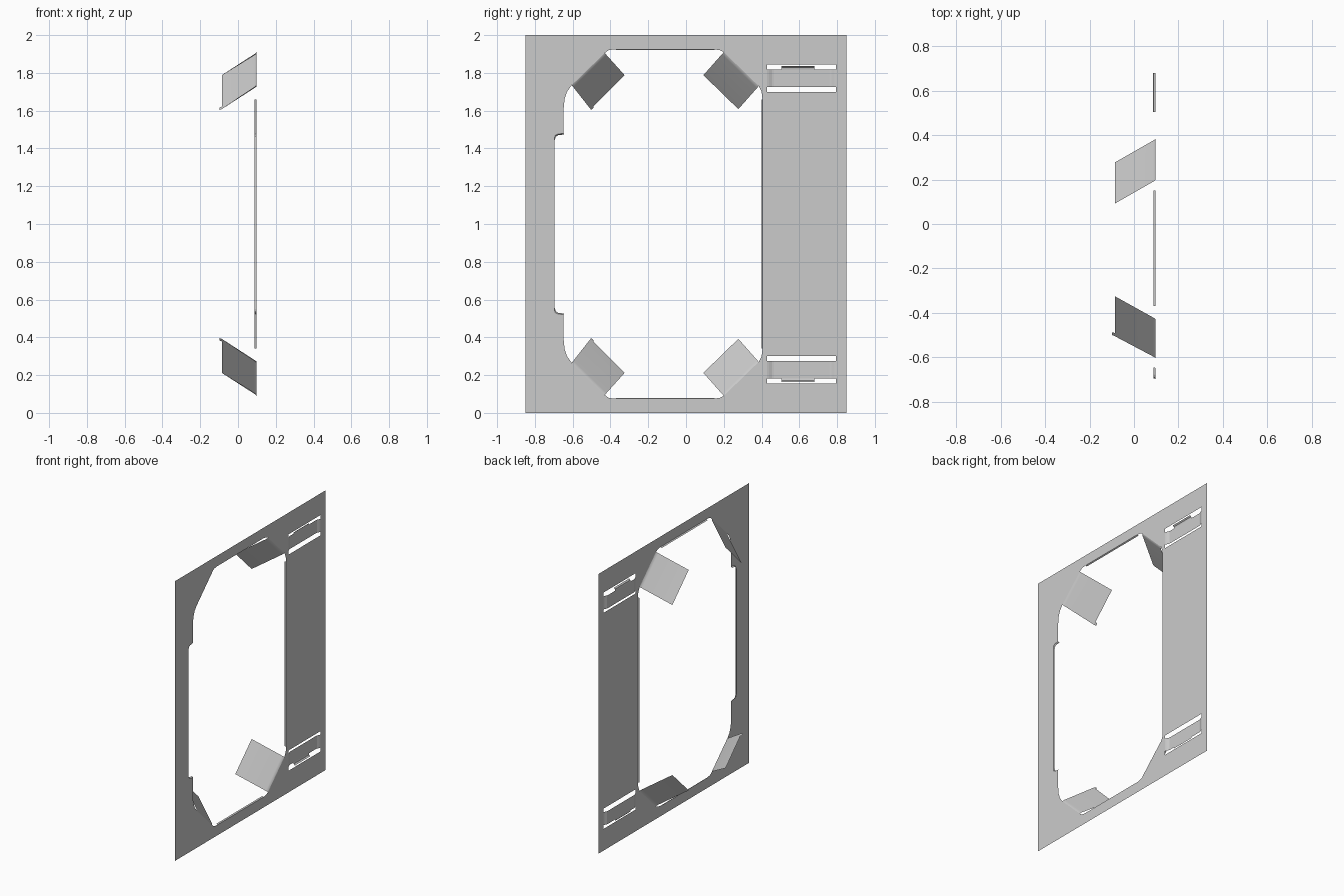
import bpy, bmesh
from mathutils import Vector

if "Cube" in bpy.data.objects:
    bpy.data.objects.remove(bpy.data.objects["Cube"])

X = 0.097        # front sheet plane
XR = 0.088       # rear edge of folded rims


def flip(p):
    """Mirror a (y, z) or (x, y, z) point about mid height."""
    return (*p[:-1], 2 - p[-1])


def make_object(name, bm, smooth=False):
    bmesh.ops.remove_doubles(bm, verts=bm.verts, dist=1e-5)
    me = bpy.data.meshes.new(name)
    bm.to_mesh(me)
    bm.free()
    ob = bpy.data.objects.new(name, me)
    bpy.context.collection.objects.link(ob)
    if smooth:
        for p in me.polygons:
            p.use_smooth = True
    return ob


def strip(name, rows, smooth=False):
    """Skin a sheet between successive rows of points."""
    bm = bmesh.new()
    grid = [[bm.verts.new(p) for p in r] for r in rows]
    for a, b in zip(grid, grid[1:]):
        for i in range(len(a) - 1):
            bm.faces.new((a[i], a[i + 1], b[i + 1], b[i]))
    return make_object(name, bm, smooth)


# Upper half of the window outline, right side to left side
upper = [(0.405, 1.66), (0.40, 1.70), (0.385, 1.73), (0.20, 1.91),
         (0.18, 1.92), (0.15, 1.925), (-0.38, 1.925), (-0.41, 1.92),
         (-0.43, 1.905), (-0.605, 1.735), (-0.63, 1.70), (-0.643, 1.66),
         (-0.648, 1.61), (-0.648, 1.48), (-0.68, 1.476), (-0.693, 1.468),
         (-0.697, 1.45)]
window = upper + [flip(p) for p in reversed(upper)]
outer = [(-0.85, 0), (0.85, 0), (0.85, 2), (-0.85, 2)]
slot = [(0.43, 1.70), (0.795, 1.70), (0.795, 1.845), (0.43, 1.845)]

# Face plate with window and two slots
bm = bmesh.new()
for loop in (outer, window, slot, [flip(p) for p in slot]):
    vs = [bm.verts.new((X, *p)) for p in loop]
    for a, b in zip(vs, vs[1:] + vs[:1]):
        bm.edges.new((a, b))
bmesh.ops.triangle_fill(bm, use_beauty=True, edges=bm.edges[:],
                        normal=(1, 0, 0))
bmesh.ops.dissolve_limit(bm, angle_limit=0.01, verts=bm.verts[:],
                         edges=bm.edges[:])
make_object("face_plate", bm)

# Narrow folded rims on the straight window edges
for name, pts, (dy, dz) in (
        ("top_rim", [(-0.37, 1.925), (0.15, 1.925)], (0, -0.005)),
        ("bottom_rim", [(-0.37, 0.075), (0.15, 0.075)], (0, 0.005)),
        ("right_rim", [(0.405, 0.34), (0.405, 1.66)], (-0.005, 0)),
        ("left_rim", [(-0.697, 0.55), (-0.697, 1.45)], (0.002, 0))):
    strip(name, [[(X, y, z) for y, z in pts],
                 [(XR, y + dy, z + dz) for y, z in pts]])

for end, f in (("upper", lambda p: p), ("lower", flip)):
    # Angled corner tabs, bent at the base
    for side, base, tip in (
            ("right", [(0.20, 1.91), (0.385, 1.73)],
             [(0.092, 1.788), (0.277, 1.608)]),
            ("left", [(-0.43, 1.905), (-0.605, 1.735)],
             [(-0.325, 1.788), (-0.505, 1.608)])):
        rows = []
        for x, t in ((X, 0), (0.094, 0.04), (0.086, 0.09), (-0.086, 1)):
            rows.append([f((x, *Vector(a).lerp(Vector(b), t)))
                         for a, b in zip(base, tip)])
        strip(f"{end}_{side}_tab", rows, True)

    # Small hook at the tip of the left tab
    strip(f"{end}_tab_hook", [
        [f((-0.085, -0.505, 1.608)), f((-0.085, -0.49, 1.622))],
        [f((-0.099, -0.50, 1.604)), f((-0.099, -0.488, 1.616))]])

    # Notch ledge
    strip(f"{end}_notch_ledge", [
        [f((X, y, z)) for y, z in upper[13:17]],
        [f((XR, y + 0.003, z - 0.006)) for y, z in upper[13:17]]])

    # Recessed bridge bar across the slot
    profile = [(X, 0.43), (0.094, 0.44), (0.087, 0.455), (0.085, 0.465),
               (0.085, 0.76), (0.087, 0.77), (0.094, 0.785), (X, 0.795)]
    strip(f"{end}_slot_bar", [[f((x, y, z)) for x, y in profile]
                              for z in (1.725, 1.818)])

    # Lip along the bar
    strip(f"{end}_slot_lip", [
        [f((x, 0.505, z)), f((x, 0.68, z))]
        for x, z in ((0.085, 1.818), (0.087, 1.828), (0.096, 1.836))])
